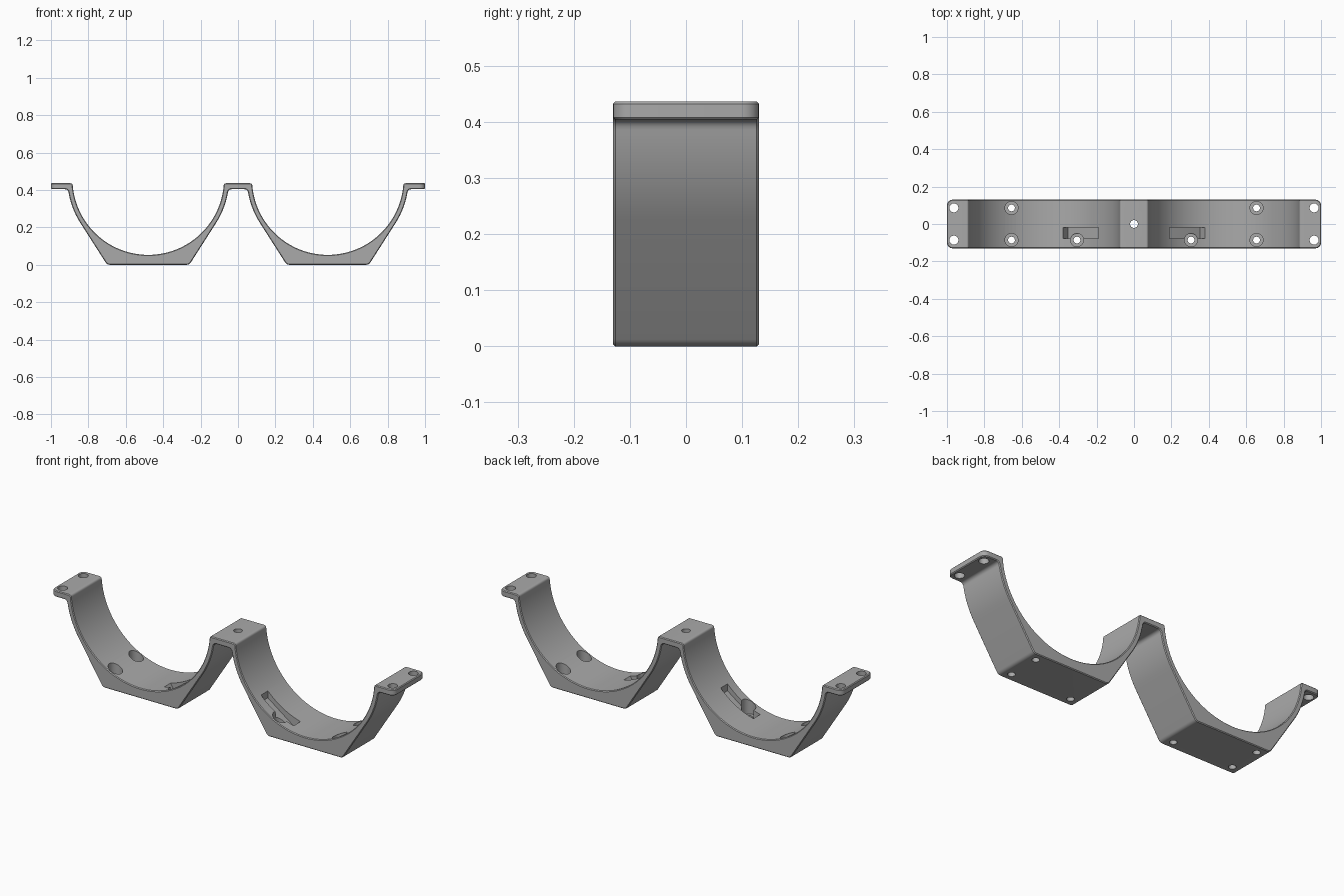
import bpy
import bmesh
import math
from mathutils import Vector

if "Cube" in bpy.data.objects:
    bpy.data.objects.remove(bpy.data.objects["Cube"])

CUP_X, CUP_Z = 0.48, 0.458      # axis of each cradle
R_IN, R_OUT = 0.405, 0.432      # inner and outer cradle radii
TOP, UNDER = 0.436, 0.404       # flange top and underside
FOOT = 0.22                     # half length of the flat foot
DEPTH = 0.13                    # half width of the strap

grey = bpy.data.materials.new("plain_grey")
grey.use_nodes = True
grey.diffuse_color = (0.4, 0.4, 0.4, 1)
grey.node_tree.nodes["Principled BSDF"].inputs["Base Color"].default_value = (0.4, 0.4, 0.4, 1)


def on_circle(radius, angle):
    return Vector((CUP_X + radius * math.cos(angle), CUP_Z + radius * math.sin(angle)))


def arc(radius, start, end, steps):
    return [on_circle(radius, start + (end - start) * i / steps) for i in range(steps + 1)]


def rounded(before, corner, after, size, steps=6):
    a = corner + (before - corner).normalized() * size
    b = corner + (after - corner).normalized() * size
    return [a * (1 - t) ** 2 + corner * 2 * t * (1 - t) + b * t * t
            for t in (i / steps for i in range(steps + 1))]


def prism(name, outline, y0, y1):
    """Extrude an x-z outline along y."""
    bm = bmesh.new()
    face = bm.faces.new([bm.verts.new((p[0], y0, p[1])) for p in outline])
    new = bmesh.ops.extrude_face_region(bm, geom=[face])["geom"]
    bmesh.ops.translate(bm, vec=(0, y1 - y0, 0),
                        verts=[v for v in new if isinstance(v, bmesh.types.BMVert)])
    bmesh.ops.recalc_face_normals(bm, faces=bm.faces)
    mesh = bpy.data.meshes.new(name)
    bm.to_mesh(mesh)
    bm.free()
    obj = bpy.data.objects.new(name, mesh)
    bpy.context.collection.objects.link(obj)
    return obj


# Profile of one cradle, from the middle bridge to the end flange
tip = math.asin((TOP - CUP_Z) / R_IN)
root = math.asin((UNDER - CUP_Z) / R_OUT)
corner_angle = math.atan2(-CUP_Z, FOOT)
tangent = corner_angle + math.acos(R_OUT / math.hypot(FOOT, CUP_Z))

inner = arc(R_IN, -math.pi - tip, tip, 56)
outer = arc(R_OUT, root, tangent, 8)
foot = Vector((CUP_X + FOOT, 0))


def flip(p):
    return Vector((2 * CUP_X - p.x, p.y))


right_top, right_under = Vector((1, TOP)), Vector((1, UNDER))
side = rounded(right_under, outer[0], outer[1], 0.018) + outer[1:]
side += rounded(outer[-1], foot, flip(foot), 0.015)
half = rounded(Vector((0, TOP)), inner[0], inner[1], 0.012) + inner[1:-1]
half += rounded(inner[-2], inner[-1], right_top, 0.012)
half += [right_top, right_under] + side + [flip(p) for p in reversed(side)]
outline = half + [Vector((-p.x, p.y)) for p in reversed(half)]

bracket = prism("double_cradle_bracket", outline, -DEPTH, DEPTH)
bracket.data.materials.append(grey)

# Rounded plan corners on the end flanges
bm = bmesh.new()
bm.from_mesh(bracket.data)
ends = [e for e in bm.edges
        if all(abs(v.co.x) > 0.999 for v in e.verts)
        and abs(e.verts[0].co.z - e.verts[1].co.z) > 0.01]
bmesh.ops.bevel(bm, geom=ends, offset=0.03, segments=6, profile=0.5, affect='EDGES')
bm.to_mesh(bracket.data)
bm.free()

# Small chamfer along all sharp edges
chamfer = bracket.modifiers.new("edge_chamfer", 'BEVEL')
chamfer.width = 0.004
chamfer.segments = 1
chamfer.limit_method = 'ANGLE'
chamfer.angle_limit = math.radians(40)
chamfer.use_clamp_overlap = False

cutters = []


def drill(x, y, radius, z0, z1):
    bpy.ops.mesh.primitive_cylinder_add(vertices=32, radius=radius, depth=z1 - z0,
                                        location=(x, y, (z0 + z1) / 2))
    cutters.append(bpy.context.object)


# Holes in the bridge and flanges, counterbored holes in the cradles, slots
drill(0, 0, 0.021, 0.35, 0.5)
for s in (-1, 1):
    for y in (-0.086, 0.086):
        drill(s * 0.963, y, 0.024, 0.35, 0.5)
    for x, y in ((0.655, 0.086), (0.655, -0.086), (0.305, -0.086)):
        drill(s * x, y, 0.035, 0.03, 0.22)
        drill(s * x, y, 0.018, -0.1, 0.1)
    slot = [(0.352, 0.022), (0.385, 0.075), (0.385, 0.25), (0.19, 0.25), (0.188, 0.14)]
    cutters.append(prism("slot_cutter", [(s * x, z) for x, z in slot], -0.077, -0.02))

for cutter in cutters:
    cutter.hide_render = True
    cut = bracket.modifiers.new("cut", 'BOOLEAN')
    cut.operation = 'DIFFERENCE'
    cut.solver = 'EXACT'
    cut.object = cutter

bpy.ops.object.select_all(action='DESELECT')
bracket.select_set(True)
bpy.context.view_layer.objects.active = bracket
for name in [m.name for m in bracket.modifiers]:
    bpy.ops.object.modifier_apply(modifier=name)
for cutter in cutters:
    bpy.data.objects.remove(cutter)
bpy.ops.object.shade_smooth_by_angle(angle=math.radians(25))
